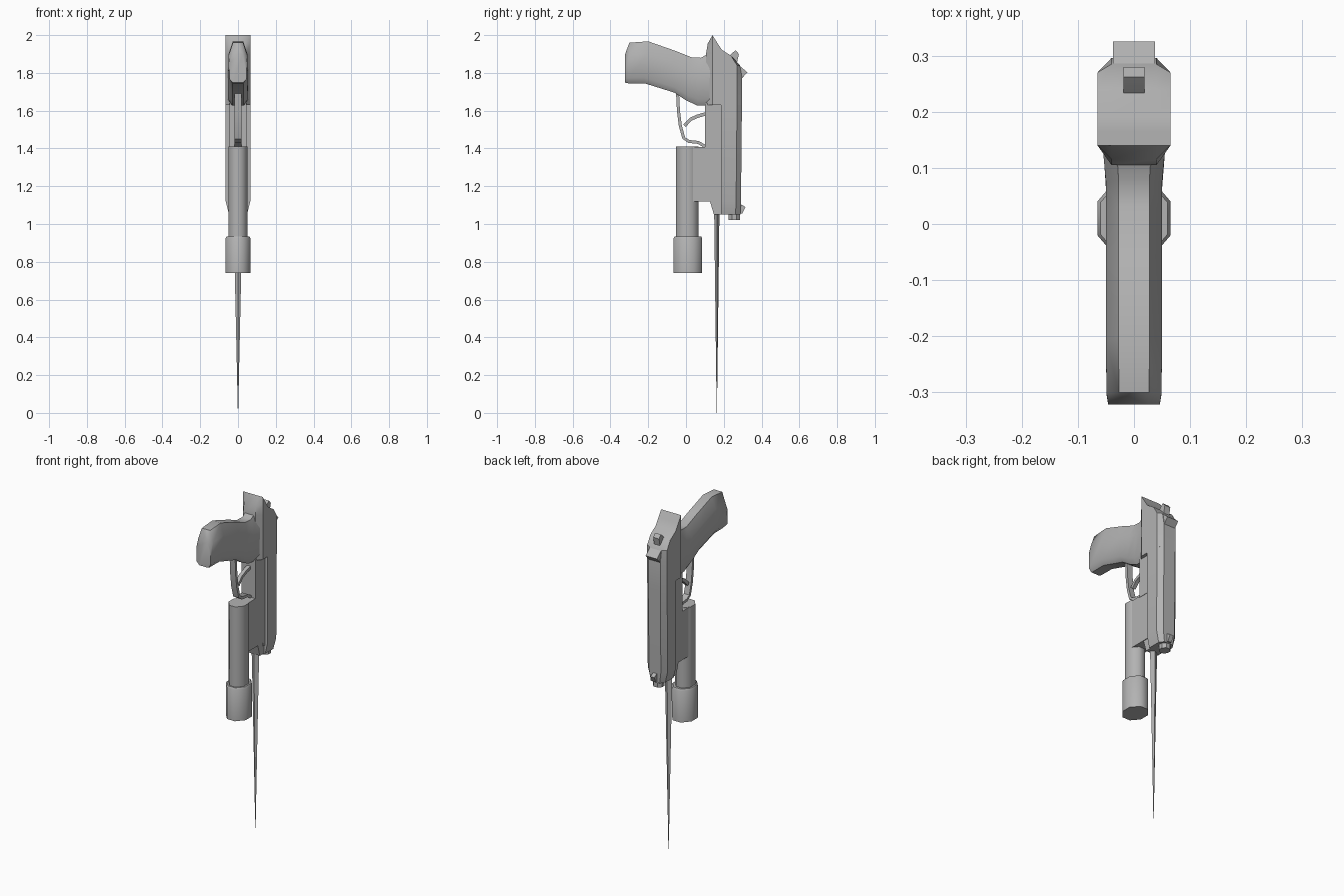
import bpy, bmesh, math
from mathutils import Vector

if "Cube" in bpy.data.objects:
    bpy.data.objects.remove(bpy.data.objects["Cube"])

GREY = (0.45, 0.45, 0.45, 1)
metal = bpy.data.materials.new("grey_metal")
metal.use_nodes = True
metal.diffuse_color = GREY
metal.node_tree.nodes["Principled BSDF"].inputs["Base Color"].default_value = GREY


def loft(name, rings, angle=35):
    """Skin a list of equal-length rings and cap both ends."""
    bm = bmesh.new()
    loops = [[bm.verts.new(p) for p in ring] for ring in rings]
    n = len(loops[0])
    for a, b in zip(loops, loops[1:]):
        for i in range(n):
            j = (i + 1) % n
            bm.faces.new((a[i], a[j], b[j], b[i]))
    bm.faces.new(loops[0])
    bm.faces.new(loops[-1])
    bmesh.ops.remove_doubles(bm, verts=bm.verts, dist=0.0005)
    bmesh.ops.recalc_face_normals(bm, faces=bm.faces)
    mesh = bpy.data.meshes.new(name)
    bm.to_mesh(mesh)
    bm.free()
    mesh.materials.append(metal)
    obj = bpy.data.objects.new(name, mesh)
    bpy.context.collection.objects.link(obj)
    bpy.ops.object.select_all(action="DESELECT")
    obj.select_set(True)
    bpy.context.view_layer.objects.active = obj
    bpy.ops.object.shade_smooth_by_angle(angle=math.radians(angle))
    return obj


def prism(name, profile, half):
    """Extrude a side profile of (y, z) points across x."""
    return loft(name, [[(x, y, z) for y, z in profile] for x in (-half, half)])


def octagon(hx, y0, y1, z, cut=0.3):
    """Chamfered rectangle in plan."""
    mid, hy = (y0 + y1) / 2, (y1 - y0) / 2
    k = 1 - 2 * cut
    plan = [(1, -k), (1, k), (k, 1), (-k, 1), (-1, k), (-1, -k), (-k, -1), (k, -1)]
    return [(hx * a, mid + hy * b, z) for a, b in plan]


def strip(name, path, thick, half):
    """Bent flat bar following a side path."""
    pts = [Vector(p) for p in path]
    left, right = [], []
    for i, p in enumerate(pts):
        d = (pts[min(i + 1, len(pts) - 1)] - pts[max(i - 1, 0)]).normalized()
        off = Vector((-d.y, d.x)) * thick / 2
        left.append(p + off)
        right.append(p - off)
    rings = [[(-half, *a), (half, *a), (half, *b), (-half, *b)]
             for a, b in zip(left, right)]
    return loft(name, rings)


# Grip: rounded sections from the butt to the receiver (bottom, top, half width)
sections = [((-0.322, 1.748), (-0.322, 1.9), 0.046),
            ((-0.305, 1.745), (-0.3, 1.96), 0.049),
            ((-0.22, 1.745), (-0.2, 1.967), 0.05),
            ((-0.06, 1.695), (-0.06, 1.918), 0.05),
            ((0.0, 1.655), (0.03, 1.882), 0.05),
            ((0.06, 1.627), (0.08, 1.88), 0.05),
            ((0.16, 1.625), (0.13, 1.91), 0.056)]
outline = [(0.6, 0), (1, 0.13), (1, 0.7), (0.55, 1),
           (-0.55, 1), (-1, 0.7), (-1, 0.13), (-0.6, 0)]
rings = []
for bottom, top, half in sections:
    b, t = Vector(bottom), Vector(top)
    rings.append([(half * u, *b.lerp(t, v)) for u, v in outline])
loft("grip", rings, 50)

# Receiver with tang: side profile, narrowed towards its outer faces
profile = [(0.105, 1.63), (0.105, 1.895), (0.115, 1.955), (0.14, 2.0), (0.165, 1.96),
           (0.19, 1.922), (0.24, 1.89), (0.285, 1.84), (0.296, 1.78), (0.296, 1.63)]
rings = []
for x, front, back in [(-0.065, 0.14, 0.27), (-0.04, 0.105, 0.296),
                       (0.04, 0.105, 0.296), (0.065, 0.14, 0.27)]:
    rings.append([(x, min(max(y, front), back), z) for y, z in profile])
loft("receiver", rings)

# Slide with chamfered back, tapering at the muzzle
rings = []
for z, half, back in [(1.05, 0.048, 0.288), (1.12, 0.065, 0.291), (1.63, 0.065, 0.296)]:
    rings.append([(-half, 0.185, z), (half, 0.185, z), (half, back - 0.026, z),
                  (half * 0.6, back, z), (-half * 0.6, back, z), (-half, back - 0.026, z)])
loft("slide", rings)

# Frame below the slide and its nose
prism("frame", [(0.1, 1.4), (0.1, 1.64), (0.19, 1.64), (0.19, 1.1), (0.17, 1.1), (0.17, 1.4)], 0.046)
prism("frame_nose", [(0.125, 1.125), (0.148, 1.05), (0.19, 1.05), (0.19, 1.125)], 0.04)

# Muzzle, sights and hammer
loft("muzzle", [octagon(0.03, 0.225, 0.285, z) for z in (1.02, 1.06)])
prism("front_sight", [(0.28, 1.11), (0.315, 1.09), (0.298, 1.055), (0.28, 1.055)], 0.012)
prism("rear_sight", [(0.275, 1.845), (0.325, 1.803), (0.29, 1.765), (0.275, 1.765)], 0.037)
prism("hammer", [(0.22, 1.88), (0.245, 1.905), (0.262, 1.92), (0.28, 1.9), (0.27, 1.855), (0.24, 1.85)], 0.019)

# Trigger guard and trigger
strip("trigger_guard", [(-0.045, 1.7), (-0.04, 1.6), (-0.03, 1.52), (-0.012, 1.455),
                        (0.015, 1.437), (0.065, 1.432), (0.11, 1.405)], 0.016, 0.018)
strip("trigger", [(0.11, 1.585), (0.06, 1.57), (0.025, 1.555), (-0.008, 1.52)], 0.018, 0.011)

# Torch: mount block, tube and head
prism("torch_mount", [(0.02, 1.12), (0.02, 1.408), (0.186, 1.408), (0.186, 1.12)], 0.044)
loft("torch_tube", [octagon(0.05, -0.052, 0.066, z) for z in (0.92, 1.41)], 50)
loft("torch_head", [octagon(hx, 0.01 - hy, 0.01 + hy, z) for hx, hy, z in
                    [(0.065, 0.076, 0.74), (0.065, 0.076, 0.925), (0.06, 0.07, 0.935)]], 50)

# Long thin spike
rings = []
for z, hx, hy in [(1.07, 0.025, 0.014), (0.74, 0.017, 0.01), (0.0, 0.0008, 0.0008)]:
    rings.append([(hx, 0.163, z), (0, 0.163 + hy, z), (-hx, 0.163, z), (0, 0.163 - hy, z)])
loft("spike", rings)
